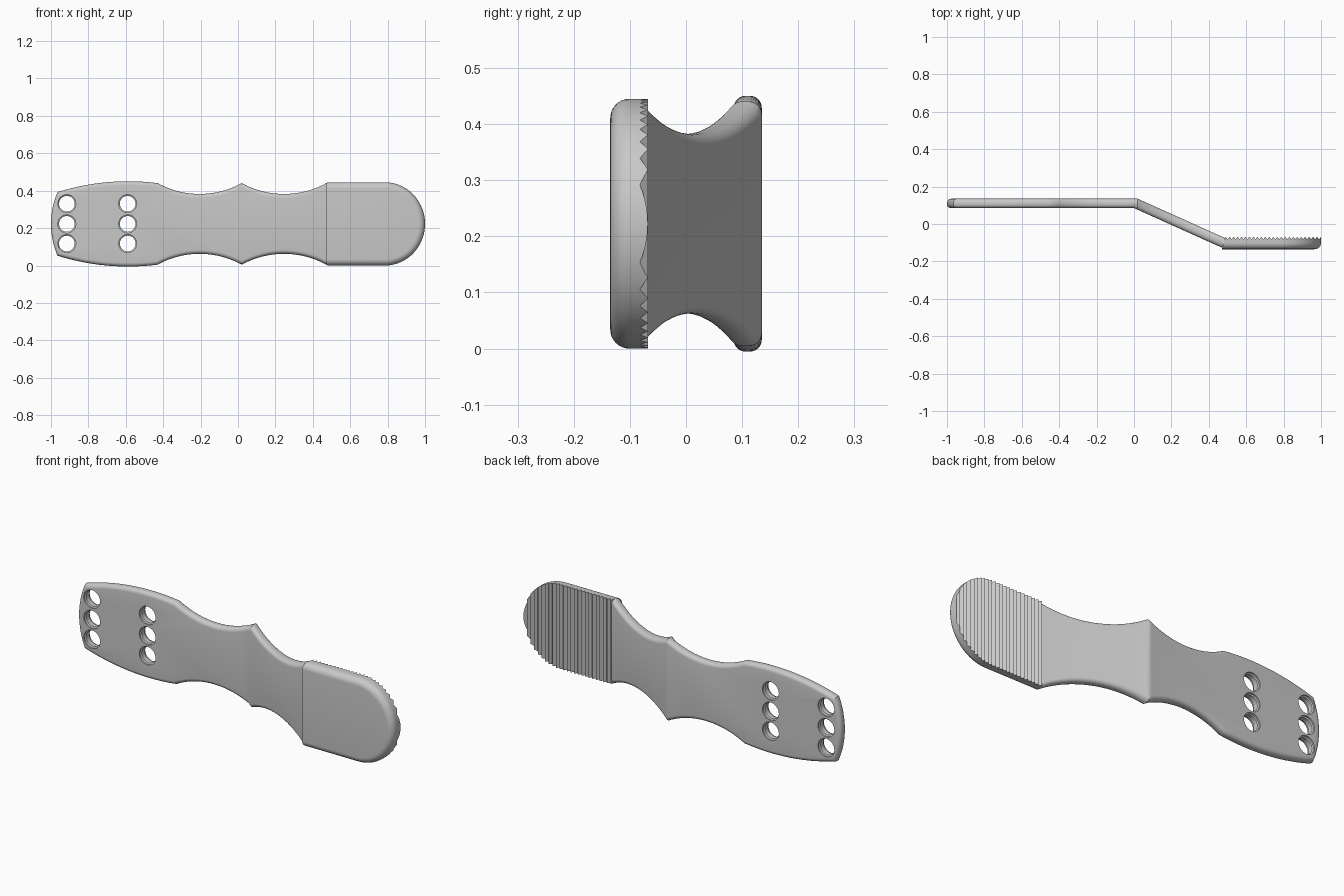
import bpy, bmesh, math
from mathutils import Vector

cube = bpy.data.objects.get("Cube")
if cube:
    bpy.data.objects.remove(cube, do_unlink=True)

MID = 0.2225      # half height, also the centre line height
BACK, FRONT = 0.135, 0.085
SLOPE, LEAN = 0.45, 0.4

steel = bpy.data.materials.new("satin_grey")
steel.use_nodes = True
steel.diffuse_color = (0.58, 0.58, 0.58, 1)
steel.node_tree.nodes["Principled BSDF"].inputs["Base Color"].default_value = (0.58, 0.58, 0.58, 1)


def arc(a, peak, b, n):
    """Points on the circle arc from a to b, bulging by peak at the middle."""
    a, b = Vector(a), Vector(b)
    chord = (b - a).length
    u = (b - a) / chord
    v = Vector((-u.y, u.x))
    r = (chord ** 2 / 4 + peak ** 2) / (2 * abs(peak))
    s = math.copysign(1, peak)
    half = math.asin(chord / (2 * r))
    pts = []
    for i in range(n + 1):
        t = half * (2 * i / n - 1)
        pts.append((a + b) / 2 + u * r * math.sin(t)
                   + v * s * (r * math.cos(t) - r + abs(peak)))
    return pts


def mirrored(upper):
    """Close an upper outline, running in +x, with its mirror image below."""
    upper = [Vector(p) for p in upper]
    lower = [Vector((p.x, -p.y)) for p in reversed(upper) if abs(p.y) > 1e-5]
    return upper + lower


def inset(outline, d):
    out = []
    for i, p in enumerate(outline):
        e0 = (p - outline[i - 1]).normalized()
        e1 = (outline[(i + 1) % len(outline)] - p).normalized()
        n0, n1 = Vector((e0.y, -e0.x)), Vector((e1.y, -e1.x))
        out.append(p + (n0 + n1) * d / (1 + n0.dot(n1)))
    return out


def ring_solid(outline, levels):
    """Stack inset copies of the outline at (inset, y) levels and cap them."""
    bm = bmesh.new()
    rings = [[bm.verts.new((p.x, y, p.y + MID)) for p in inset(outline, d)]
             for d, y in levels]
    n = len(outline)
    for r0, r1 in zip(rings, rings[1:]):
        for i in range(n):
            j = (i + 1) % n
            bm.faces.new((r0[i], r0[j], r1[j], r1[i]))
    bm.faces.new(rings[0])
    bm.faces.new(rings[-1])
    bmesh.ops.recalc_face_normals(bm, faces=bm.faces)
    return bm


def rounding(radius, y, side, steps=6):
    """Levels of a quarter-round edge ending in a flat face at y."""
    q = [math.pi / 2 * i / steps for i in range(steps + 1)]
    return [(radius * (1 - math.cos(t)), y - side * radius * (1 - math.sin(t))) for t in q]


def slice_at(bm, point, lean, outer=False, inner=False):
    """Cut along an upright plane whose x grows by lean per unit of y."""
    cut = bmesh.ops.bisect_plane(bm, geom=bm.verts[:] + bm.edges[:] + bm.faces[:],
                                 plane_co=point, plane_no=(1, -lean, 0),
                                 clear_outer=outer, clear_inner=inner)
    if outer or inner:
        edges = [g for g in cut["geom_cut"] if isinstance(g, bmesh.types.BMEdge)]
        bmesh.ops.holes_fill(bm, edges=edges, sides=0)
        bmesh.ops.recalc_face_normals(bm, faces=bm.faces)


def make(name, bm):
    mesh = bpy.data.meshes.new(name)
    bm.to_mesh(mesh)
    bm.free()
    mesh.materials.append(steel)
    ob = bpy.data.objects.new(name, mesh)
    bpy.context.collection.objects.link(ob)
    return ob


def activate(ob):
    bpy.ops.object.select_all(action='DESELECT')
    ob.select_set(True)
    bpy.context.view_layer.objects.active = ob


def subtract(ob, cutter):
    cutter.hide_render = True
    mod = ob.modifiers.new("cut", 'BOOLEAN')
    mod.operation = 'DIFFERENCE'
    mod.solver = 'EXACT'
    mod.object = cutter
    activate(ob)
    bpy.ops.object.modifier_apply(modifier=mod.name)
    bpy.data.objects.remove(cutter, do_unlink=True)


# Plate and waisted arm: one flat rounded strip, bent down at x = 0
end = arc((-0.965, -0.17), 0.035, (-0.965, 0.17), 16)[8:]
upper = (end + arc((-0.965, 0.17), 0.029, (-0.43, 0.218), 14)[1:]
         + arc((-0.43, 0.218), -0.058, (0.02, 0.218), 20)[1:]
         + arc((0.02, 0.218), -0.06, (0.48, 0.222), 20)[1:]
         + [(0.56, 0.222)])
levels = rounding(0.021, FRONT, -1)[::-1] + rounding(0.021, BACK, 1)
bm = ring_solid(mirrored(upper), levels)
slice_at(bm, (0, FRONT, 0), LEAN)
slice_at(bm, (0.47, FRONT, 0), LEAN, outer=True)
for v in bm.verts:
    past = v.co.x - LEAN * (v.co.y - FRONT)
    if past > 0:
        v.co.y -= SLOPE * past
handle = make("plate_and_arm", bm)

# Two columns of three holes with a widened rim on both faces
bm = bmesh.new()
hole = [(0.048, BACK + 0.02), (0.048, BACK - 0.008), (0.042, BACK - 0.012),
        (0.042, FRONT + 0.012), (0.048, FRONT + 0.008), (0.048, FRONT - 0.02)]
SIDES = 32
for x in (-0.915, -0.59):
    for z in (-0.105, 0, 0.108):
        rings = [[bm.verts.new((x + r * math.cos(math.tau * k / SIDES), y,
                                MID + z + r * math.sin(math.tau * k / SIDES)))
                  for k in range(SIDES)] for r, y in hole]
        for r0, r1 in zip(rings, rings[1:]):
            for k in range(SIDES):
                j = (k + 1) % SIDES
                bm.faces.new((r0[k], r0[j], r1[j], r1[k]))
        bm.faces.new(rings[0])
        bm.faces.new(rings[-1])
bmesh.ops.recalc_face_normals(bm, faces=bm.faces)
subtract(handle, make("hole_cutter", bm))

# Grip pad: round end, rounded front edge, square back edge
N = 24
tip = [(0.785 + 0.215 * math.sin(math.pi / 2 * i / N),
        MID * math.cos(math.pi / 2 * i / N)) for i in range(N + 1)]
tip[-1] = (1.0, 0.0)
bm = ring_solid(mirrored([(0.38, MID)] + tip),
                rounding(0.034, -0.135, -1, 8)[::-1] + [(0, -0.06)])
slice_at(bm, (0.47, -0.135, 0), 0.3, inner=True)
pad = make("grip_pad", bm)

# Sawtooth ridges across the back of the pad
TEETH, START = 24, 0.49
pitch = (1 - START) / TEETH
zigzag = [(START - pitch + pitch * i / 2, -0.068 if i % 2 == 0 else -0.082)
          for i in range(2 * TEETH + 5)]
profile = zigzag + [(zigzag[-1][0], -0.03), (zigzag[0][0], -0.03)]
bm = bmesh.new()
face = bm.faces.new([bm.verts.new((x, y, -0.1)) for x, y in profile])
grown = bmesh.ops.extrude_face_region(bm, geom=[face])
bmesh.ops.translate(bm, vec=(0, 0, 0.7),
                    verts=[g for g in grown["geom"] if isinstance(g, bmesh.types.BMVert)])
bmesh.ops.recalc_face_normals(bm, faces=bm.faces)
subtract(pad, make("ridge_cutter", bm))

for ob in (handle, pad):
    activate(ob)
    bpy.ops.object.shade_smooth_by_angle(angle=math.radians(30))
